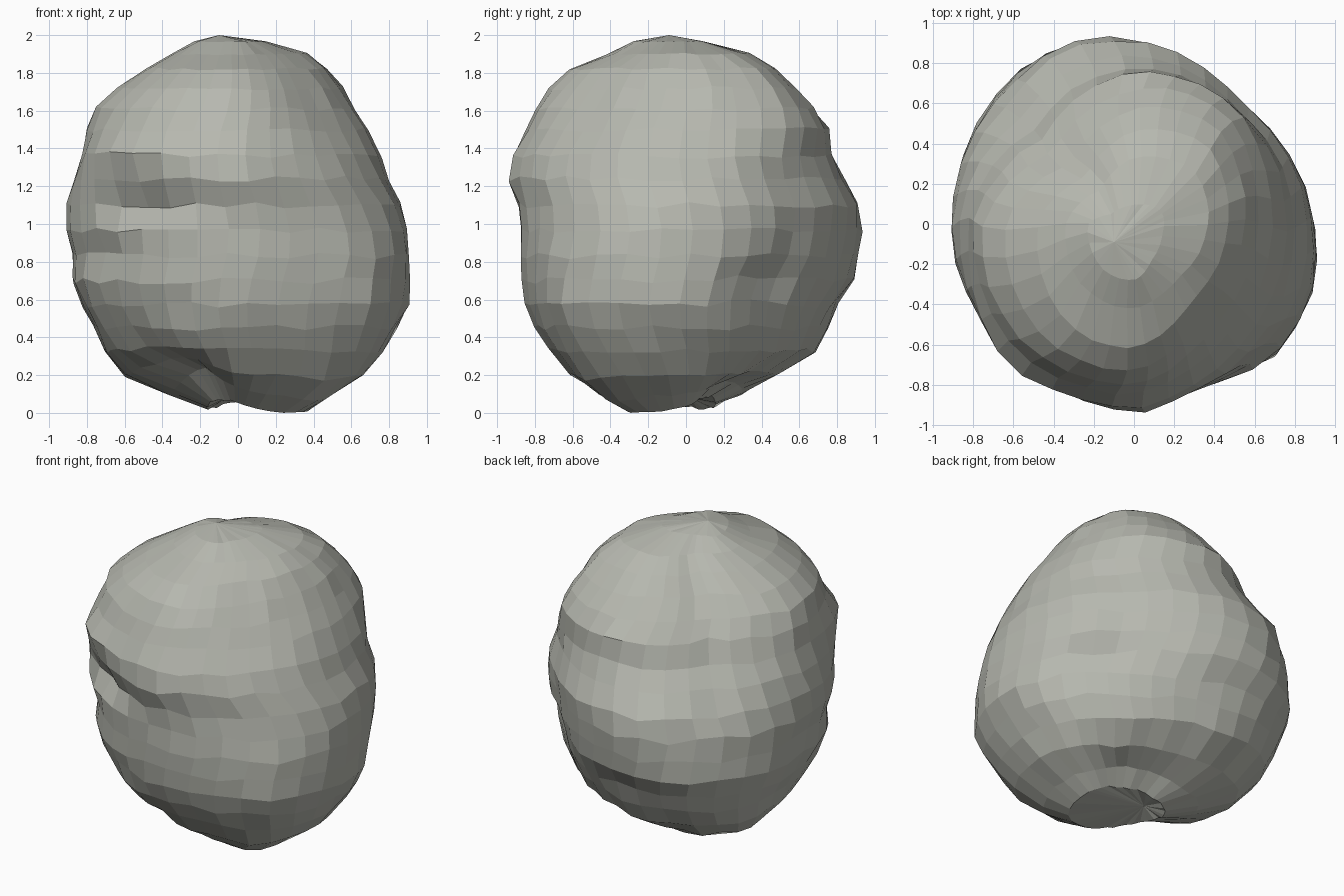
import bpy
import bmesh
import math
import random
from mathutils import Vector

default_cube = bpy.data.objects.get("Cube")
if default_cube:
    bpy.data.objects.remove(default_cube, do_unlink=True)

random.seed(4)
SEGMENTS = 34
DIRECTIONS = 16

# Plan outlines by height: relative radius in even directions, from +x
OUTLINES = [
    (.4, [1, .93, .86, .9, .98, 1.09, 1.18, 1.1,
          1, 1, .97, .98, 1, 1.02, 1.12, 1.07]),
    (.95, [1, .95, .88, .91, 1, 1.06, 1.01, 1.01,
           1, 1.01, 1, .99, 1, .99, 1.05, 1.05]),
    (1.75, [1, 1.05, 1.12, 1.05, .97, .82, .69, .84,
            1, 1.04, 1.05, 1.02, 1, .92, .87, .94]),
]

# Level sections: height, reach to -x, +x, -y and +y
SECTIONS = [
    (.03, .16, .36, .33, .16),
    (.1, .36, .48, .48, .3),
    (.2, .58, .65, .62, .48),
    (.33, .69, .75, .73, .67),
    (.45, .75, .83, .8, .74),
    (.57, .81, .89, .85, .8),
    (.7, .87, .9, .87, .88),
    (.83, .88, .9, .88, .91),
    (.97, .91, .89, .88, .92),
    (1.1, .9, .86, .89, .92),
    (1.24, .87, .8, .94, .85),
    (1.36, .83, .76, .92, .79),
    (1.5, .8, .69, .85, .77),
    (1.61, .75, .62, .8, .69),
    (1.72, .64, .55, .73, .59),
    (1.82, .48, .47, .62, .48),
    (1.9, .34, .37, .42, .34),
    (1.965, .23, .15, .28, .1),
]

# Hollows and bulges: centre, width, height, push outward
RELIEF = [
    ((-.5, -.74, 1.15), .28, .11, -.12),
    ((-.62, -.64, 1.32), .22, .09, .06),
    ((-.75, -.5, .84), .22, .13, -.04),
    ((-.3, -.42, .12), .26, .17, -.17),
    ((.2, .22, .06), .25, .13, -.08),
    ((.64, .4, .68), .28, .13, -.08),
    ((.7, -.05, .68), .2, .18, .02),
    ((.55, .55, 1.2), .2, .16, -.03),
    ((.26, -.2, .05), .22, .12, .035),
    ((.46, -.46, .12), .2, .1, .04),
    ((-.2, .13, .05), .14, .1, .02),
]


def ring_radius(radii, angle):
    """Blend between the neighbouring outline directions."""
    step = angle / math.tau * DIRECTIONS
    low = int(step)
    blend = step - low
    return radii[low % DIRECTIONS] * (1 - blend) + radii[(low + 1) % DIRECTIONS] * blend


def outline_radius(height, angle):
    """Blend between the outlines below and above a height."""
    low, middle, high = OUTLINES
    below, above = (low, middle) if height < middle[0] else (middle, high)
    blend = (height - below[0]) / (above[0] - below[0])
    blend = min(max(blend, 0), 1)
    return (ring_radius(below[1], angle) * (1 - blend)
            + ring_radius(above[1], angle) * blend)


def section_point(section, angle):
    """Place one point on a level section with a little unevenness."""
    height, left, right, front, back = section
    radius = outline_radius(height, angle) * random.uniform(.992, 1.008)
    x, y = radius * math.cos(angle), radius * math.sin(angle)
    lift = random.uniform(-.02, .02) * right
    return Vector((x * (right if x > 0 else left),
                   y * (back if y > 0 else front), height + lift))


def weather(point):
    """Push a point in or out by the nearby hollows and bulges."""
    outward = (point - Vector((0, 0, 1))).normalized()
    moved = point.copy()
    for centre, width, tall, push in RELIEF:
        offset = point - Vector(centre)
        distance = offset.xy.length_squared / width ** 2 + (offset.z / tall) ** 2
        moved += outward * push * math.exp(-distance)
    return moved


# Boulder: stacked rings, closed by a fan at each end
bm = bmesh.new()
rings = []
for index, section in enumerate(SECTIONS):
    twist = .04 * math.sin(index)
    rings.append([
        bm.verts.new(weather(section_point(
            section, (math.tau * i / SEGMENTS + twist) % math.tau)))
        for i in range(SEGMENTS)])

bottom_tip = bm.verts.new((-.06, .02, .08))
top_tip = bm.verts.new((-.1, -.09, 2))
for i in range(SEGMENTS):
    j = (i + 1) % SEGMENTS
    for lower, upper in zip(rings, rings[1:]):
        bm.faces.new((lower[i], lower[j], upper[j], upper[i]))
    bm.faces.new((rings[0][j], rings[0][i], bottom_tip))
    bm.faces.new((rings[-1][i], rings[-1][j], top_tip))
bmesh.ops.recalc_face_normals(bm, faces=bm.faces)

mesh = bpy.data.meshes.new("boulder")
bm.to_mesh(mesh)
bm.free()
boulder = bpy.data.objects.new("boulder", mesh)
bpy.context.collection.objects.link(boulder)

# Stone colour
stone = bpy.data.materials.new("grey_stone")
stone.use_nodes = True
colour = (.47, .48, .43, 1)
stone.diffuse_color = colour
stone.node_tree.nodes["Principled BSDF"].inputs["Base Color"].default_value = colour
mesh.materials.append(stone)
